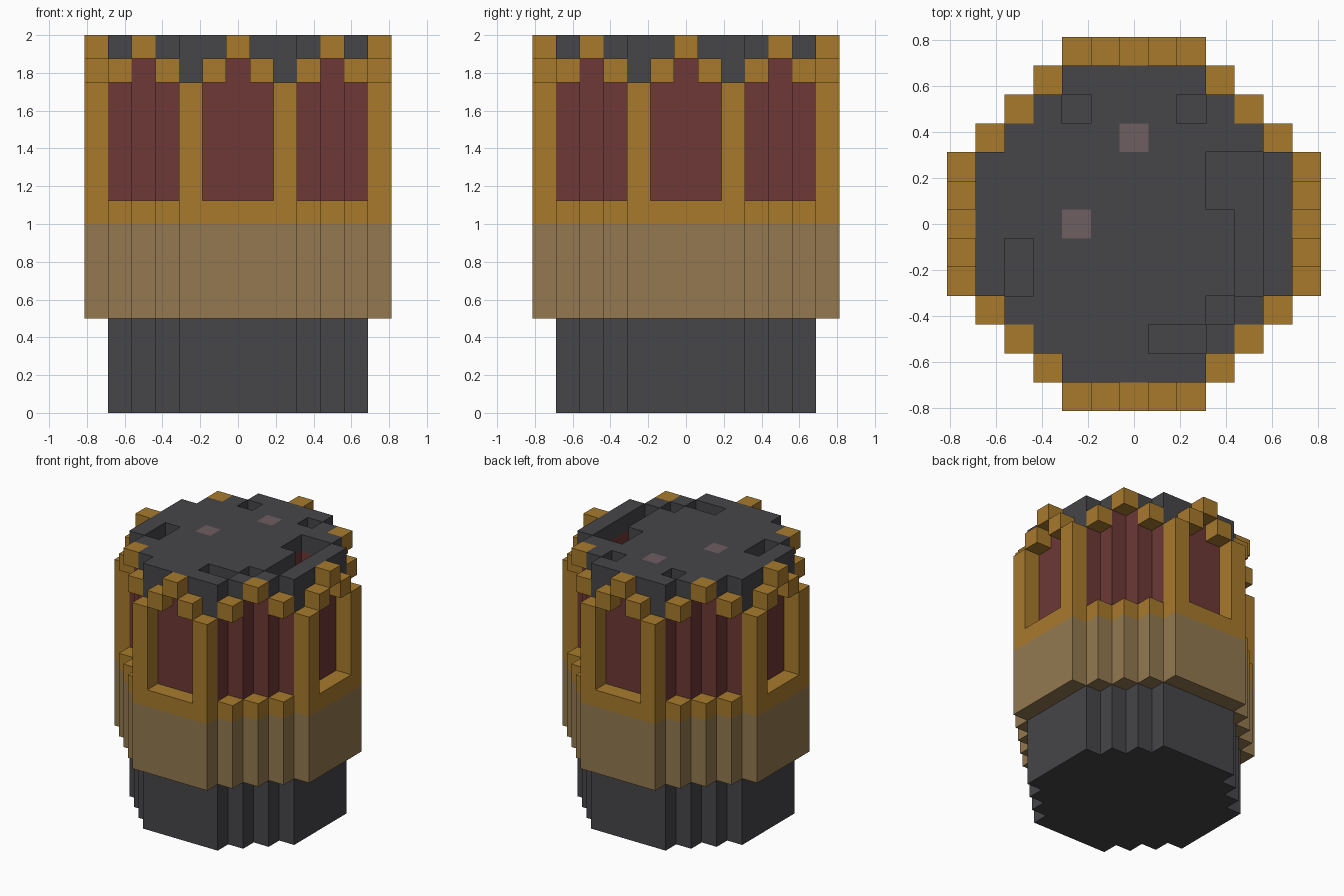
import bpy
import bmesh

cube = bpy.data.objects.get("Cube")
if cube:
    bpy.data.objects.remove(cube, do_unlink=True)

U = 0.125  # size of one block


def material(name, rgb):
    linear = [((c / 255 + 0.055) / 1.055) ** 2.4 for c in rgb] + [1.0]
    mat = bpy.data.materials.new(name)
    mat.use_nodes = True
    mat.diffuse_color = linear
    mat.node_tree.nodes["Principled BSDF"].inputs["Base Color"].default_value = linear
    return mat


stone = material("dark stone", (70, 69, 73))
gold = material("gold", (167, 122, 44))
tan = material("tan wood", (147, 121, 80))
red = material("red brick", (109, 57, 54))
pink = material("dusty pink", (110, 94, 97))


def prism(name, cells, bottom, top, mat, spots=()):
    """Raise a set of grid cells between two levels, skinning only the outside."""
    bm = bmesh.new()
    z0, z1 = bottom * U, top * U

    def corner(x, y, z):
        return bm.verts.new((x * U, y * U, z))

    for i, j in sorted(cells):
        loop = [(i - .5, j - .5), (i + .5, j - .5), (i + .5, j + .5), (i - .5, j + .5)]
        cap = bm.faces.new([corner(x, y, z1) for x, y in loop])
        cap.material_index = int((i, j) in spots)
        bm.faces.new([corner(x, y, z0) for x, y in reversed(loop)])
        for k, (dx, dy) in enumerate([(0, -1), (1, 0), (0, 1), (-1, 0)]):
            if (i + dx, j + dy) not in cells:
                a, b = loop[k], loop[(k + 1) % 4]
                bm.faces.new([corner(*a, z0), corner(*b, z0), corner(*b, z1), corner(*a, z1)])
    bmesh.ops.remove_doubles(bm, verts=bm.verts, dist=0.0001)
    bmesh.ops.dissolve_limit(bm, angle_limit=0.01, verts=bm.verts, edges=bm.edges,
                             delimit={'MATERIAL'})
    mesh = bpy.data.meshes.new(name)
    bm.to_mesh(mesh)
    bm.free()
    mesh.materials.append(mat)
    if spots:
        mesh.materials.append(pink)
    obj = bpy.data.objects.new(name, mesh)
    bpy.context.collection.objects.link(obj)
    return obj


def mirrored(*cells):
    """Repeat cells across both axes and both diagonals."""
    return {(sx * a, sy * b) for x, y in cells for a, b in ((x, y), (y, x))
            for sx in (1, -1) for sy in (1, -1)}


# Stepped round plan and the one-block ring around it
disk = {(i, j) for i in range(-5, 6) for j in range(-5, 6) if abs(i) + abs(j) <= 7}
ring = mirrored((0, 6), (1, 6), (2, 6), (3, 5), (4, 4))

# Openings in the roof
trench = {(4, j) for j in range(-2, 3)} | {(3, 1), (3, 2)}
notches = {(-2, 4), (2, 4), (3, -3), (1, -4), (2, -4), (-4, -1), (-4, -2)}
brackets = mirrored((2, 5))

# Foot and red core
prism("foot", disk, 0, 4, stone)
prism("core", disk, 4, 14, red)
prism("core_top", disk - trench - brackets, 14, 15, red)

# Belt around the core
prism("belt", ring, 4, 8, tan)
prism("belt_rim", ring, 8, 9, gold)

# Arches: pillars, shoulders and keystones
prism("arch_pillars", mirrored((2, 6)), 9, 14, gold)
prism("arch_shoulders", mirrored((1, 6), (3, 5)), 14, 15, gold)
prism("arch_keystones", mirrored((0, 6), (4, 4)), 15, 16, gold)

# Roof with its brackets, openings and two spots
prism("roof_brackets", brackets, 14, 15, stone)
prism("roof", disk - trench - notches, 15, 16, stone, spots={(0, 3), (-2, 0)})
prism("trench_floor", trench, 14, 14.05, stone)
prism("notch_floor", notches, 15, 15.05, stone)
